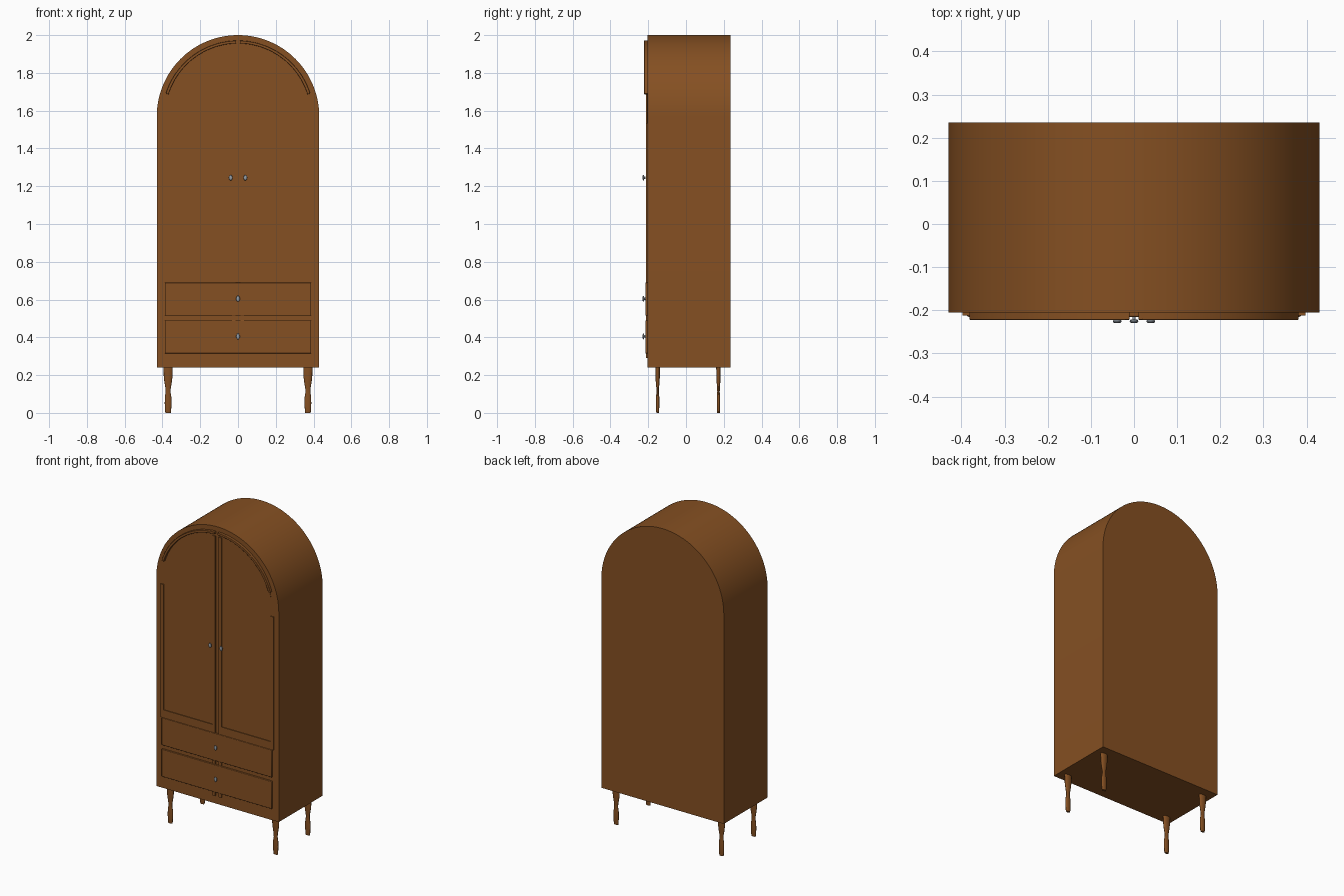
import bpy, bmesh, math

cube = bpy.data.objects.get("Cube")
if cube:
    bpy.data.objects.remove(cube, do_unlink=True)


def material(name, rgb, rough):
    m = bpy.data.materials.new(name)
    m.use_nodes = True
    m.diffuse_color = (*rgb, 1)
    node = next(n for n in m.node_tree.nodes if n.type == 'BSDF_PRINCIPLED')
    node.inputs["Base Color"].default_value = (*rgb, 1)
    node.inputs["Roughness"].default_value = rough
    return m


WOOD = material("brown wood", (0.235, 0.08, 0.016), 0.6)
METAL = material("grey metal", (0.30, 0.34, 0.38), 0.4)

FRONT = -0.205      # front plane of the carcass
ARCH_Z = 1.57       # centre height of the arch


def finish(bm, name, mat, bevel=0):
    bmesh.ops.recalc_face_normals(bm, faces=bm.faces)
    me = bpy.data.meshes.new(name)
    bm.to_mesh(me)
    bm.free()
    me.materials.append(mat)
    ob = bpy.data.objects.new(name, me)
    bpy.context.collection.objects.link(ob)
    if bevel:
        mod = ob.modifiers.new("soft edge", 'BEVEL')
        mod.width, mod.segments = bevel, 2
    bpy.ops.object.select_all(action='DESELECT')
    ob.select_set(True)
    bpy.context.view_layer.objects.active = ob
    bpy.ops.object.shade_smooth_by_angle(angle=math.radians(35))
    return ob


def prism(name, outline, y0, y1, bevel=0):
    """Extrude an (x, z) outline from y0 to y1."""
    bm = bmesh.new()
    face = bm.faces.new([bm.verts.new((x, y0, z)) for x, z in outline])
    new = bmesh.ops.extrude_face_region(bm, geom=[face])["geom"]
    verts = [v for v in new if isinstance(v, bmesh.types.BMVert)]
    bmesh.ops.translate(bm, verts=verts, vec=(0, y1 - y0, 0))
    return finish(bm, name, WOOD, bevel)


def board(name, x0, x1, z0, z1, depth, bevel=0):
    """Rectangular board standing proud of the carcass front."""
    return prism(name, [(x0, z0), (x1, z0), (x1, z1), (x0, z1)],
                 FRONT + 0.002, FRONT - depth, bevel)


def arc(radius, a0, a1, steps):
    return [(radius * math.cos(a0 + (a1 - a0) * i / steps),
             ARCH_Z + radius * math.sin(a0 + (a1 - a0) * i / steps))
            for i in range(steps + 1)]


def turned(name, profile, place, scale, mat, sides=24, along_y=False):
    """Lathe a (radius, height) profile, then squash and place it."""
    bm = bmesh.new()
    rings = []
    for r, h in profile:
        ring = []
        for i in range(sides):
            a = 2 * math.pi * i / sides
            p = (r * math.cos(a), r * math.sin(a), h)
            if along_y:
                p = (p[0], -h, p[1])
            ring.append(bm.verts.new([c * s + o for c, s, o in zip(p, scale, place)]))
        rings.append(ring)
    for a, b in zip(rings, rings[1:]):
        for i in range(sides):
            j = (i + 1) % sides
            bm.faces.new((a[i], a[j], b[j], b[i]))
    bm.faces.new(rings[0])
    bm.faces.new(rings[-1])
    return finish(bm, name, mat)


# Arched carcass
prism("cabinet_body", [(-0.43, 0.24), (0.43, 0.24)] + arc(0.43, 0, math.pi, 64),
      0.235, FRONT)

LEG = [(0.014, 0), (0.016, 0.01), (0.018, 0.05), (0.017, 0.085), (0.013, 0.11),
       (0.014, 0.13), (0.020, 0.165), (0.023, 0.19), (0.024, 0.245)]
KNOB = [(0.004, 0), (0.004, 0.007), (0.008, 0.008), (0.010, 0.011),
        (0.009, 0.014), (0.005, 0.016)]

for s, side in ((1, "left"), (-1, "right")):
    # Woven door panel with a quarter-round top
    top = arc(0.385, math.acos(0.376 / 0.385), math.acos(0.032 / 0.385), 24)
    outline = [(0.032, 0.735), (0.376, 0.735)] + top
    prism(f"{side}_door_panel", [(s * x, z) for x, z in outline],
          FRONT + 0.002, FRONT - 0.002)

    # Door frame: centre stile, outer stile and bottom rail
    board(f"{side}_centre_stile", s * 0.012, s * 0.032, 0.29, 1.94, 0.007)
    board(f"{side}_outer_stile", s * 0.376, s * 0.397, 0.69, 1.535, 0.007)
    board(f"{side}_bottom_rail", s * 0.032, s * 0.376, 0.69, 0.74, 0.007)

    # Raised curved trim following the arch
    a0, a1 = math.radians(17.5), math.radians(88.5)
    trim = arc(0.401, a0, a1, 32) + arc(0.386, a1, a0, 32)
    prism(f"{side}_arch_trim", [(s * x, z) for x, z in trim],
          FRONT + 0.002, FRONT - 0.017, 0.002)

    # Door knob
    turned(f"{side}_door_knob", KNOB, (s * 0.039, FRONT - 0.009, 1.245),
           (1, 1, 1.5), METAL, 20, True)

    # Turned legs, narrow from front to back
    for y, end in ((-0.15, "front"), (0.172, "back")):
        turned(f"{end}_{side}_leg", LEG, (s * 0.37, y, 0), (1, 0.5, 1), WOOD)

# Drawers with a central knob
for z0, z1, level in ((0.515, 0.69, "upper"), (0.315, 0.49, "lower")):
    board(f"{level}_drawer", -0.387, 0.387, z0, z1, 0.010, 0.003)
    turned(f"{level}_drawer_knob", KNOB, (0, FRONT - 0.009, (z0 + z1) / 2 + 0.002),
           (1, 1, 1.6), METAL, 20, True)
